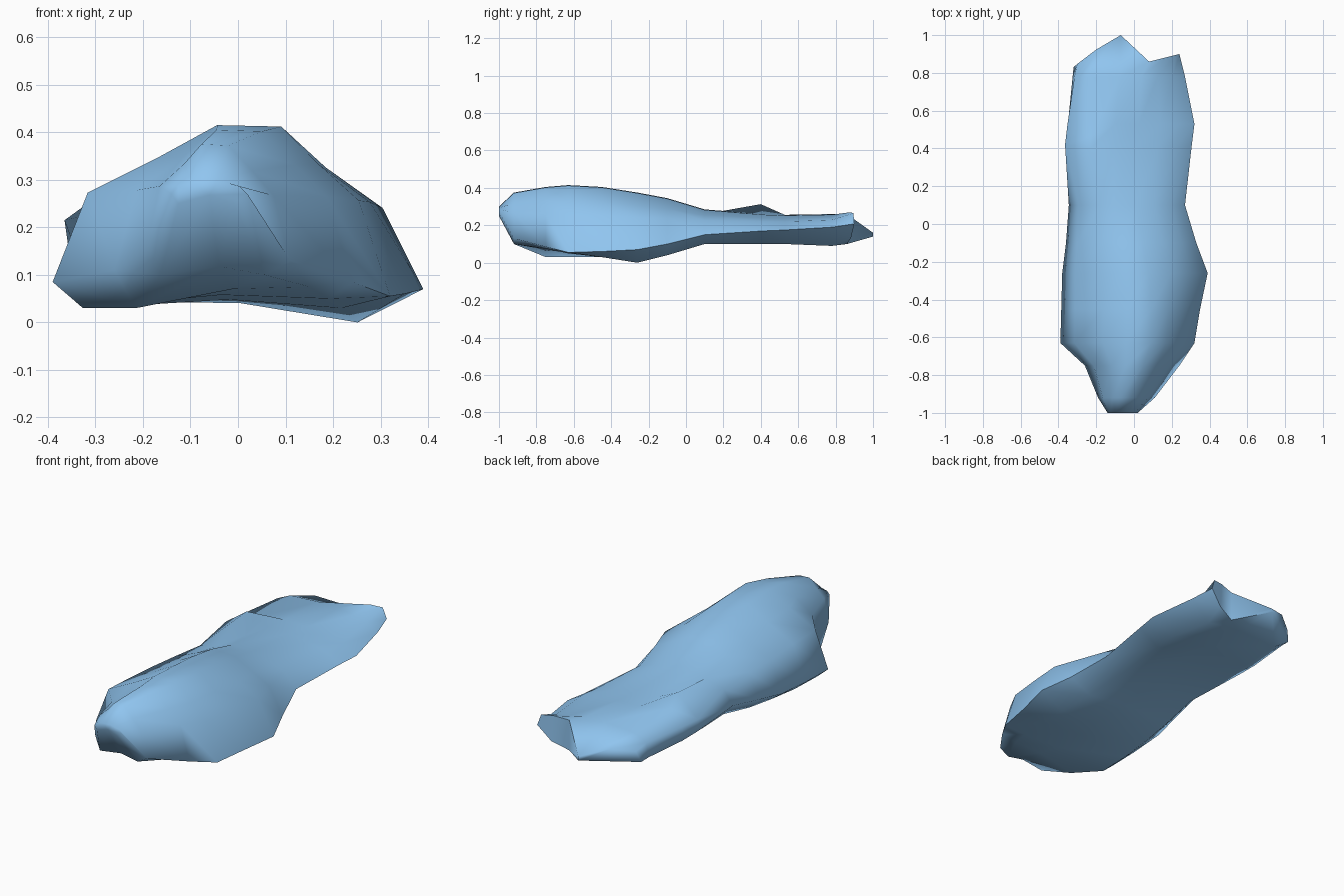
import bpy, bmesh

if "Cube" in bpy.data.objects:
    bpy.data.objects.remove(bpy.data.objects["Cube"])

# Stations along the body: y, left x/z, right x/z, crown x/z, left belly z, right belly z
STATIONS = [
    (-1.00, -.14, .27, .02, .27, -.06, .30, .25, .25),
    (-.92, -.19, .17, .11, .13, -.05, .375, .10, .10),
    (-.75, -.26, .11, .24, .085, .00, .405, .03, .075),
    (-.63, -.39, .085, .32, .055, .02, .415, .03, .05),
    (-.45, -.385, .085, .35, .06, .02, .405, .03, .03),
    (-.26, -.38, .095, .39, .07, .00, .375, .045, .00),
    (-.10, -.36, .12, .33, .10, -.02, .345, .06, .04),
    (.10, -.345, .16, .27, .15, -.05, .285, .10, .10),
    (.41, -.355, .145, .305, .17, -.05, .26, .12, .10),
    (.53, -.35, .14, .32, .175, -.04, .255, .115, .10),
    (.78, -.325, .14, .27, .19, -.02, .26, .11, .09),
]
# Ragged tail outline: x, y, lower z, upper z
TAIL = [(-.32, .83, .12, .19), (-.24, .90, .12, .22), (-.07, 1.0, .14, .16),
        (.08, .86, .10, .26), (.24, .90, .16, .28)]


def lerp(a, b, t):
    return a + (b - a) * t


def section(y, xl, zl, xr, zr, tx, zt, bl, br):
    """Domed closed cross-section with a flared hem, going left over the crown."""
    pts = [(xl, zl)]
    for fx, fz in ((.82, .57), (.45, .80)):
        pts.append((lerp(tx, xl, fx), lerp(zl, zt, fz)))
    pts.append((tx - .09 * (xr - xl), zt))
    pts.append((tx + .10 * (xr - xl), zt - .003))
    for fx, fz in ((.50, .77), (.78, .56)):
        pts.append((lerp(tx, xr, fx), lerp(zr, zt, fz)))
    pts.append((xr, zr))
    cx = (xl + xr) / 2
    pts.append((lerp(cx, xr, .64), br))
    pts.append((cx, (bl + br) / 2 + .018))
    pts.append((lerp(cx, xl, .82), bl))
    return [(x, y, z) for x, z in pts]


def tail_point(x, upper):
    """Sample the tail outline at x; upper is 0 (belly) to 1 (crown)."""
    for a, b in zip(TAIL, TAIL[1:]):
        if x <= b[0]:
            t = (x - a[0]) / (b[0] - a[0])
            y, lo, hi = (lerp(a[i], b[i], t) for i in (1, 2, 3))
            return (x, y, lerp(lo, hi, upper))


rings = [section(*s) for s in STATIONS]

# Steep left side of the tail with a raised lip above it
rings[8][1:3] = [(-.365, .42, .215), (-.23, .40, .313)]
rings[9][1:3] = [(-.352, .53, .215), (-.23, .46, .255)]
rings[10][1:3] = [(-.315, .78, .215), (-.24, .78, .25)]

# Ragged tail end
tail_x = (-.32, -.30, -.20, -.07, .08, .16, .22, .24, .17, .08, -.07)
tail_up = (.2, .9, 1, 1, 1, 1, .9, .4, 0, 0, 0)
rings.append([tail_point(x, u) for x, u in zip(tail_x, tail_up)])

# Skin the rings
bm = bmesh.new()
loops = [[bm.verts.new(p) for p in ring] for ring in rings]
n = len(loops[0])
for a, b in zip(loops, loops[1:]):
    for i in range(n):
        j = (i + 1) % n
        bm.faces.new((a[i], a[j], b[j], b[i]))

# Nose cap, and a tail cap that follows the notch
bm.faces.new(loops[0])
end = loops[-1]
for tri in ((0, 1, 10), (1, 2, 10), (2, 3, 10), (3, 9, 10), (3, 4, 9),
            (4, 5, 9), (5, 8, 9), (5, 6, 8), (6, 7, 8)):
    bm.faces.new([end[i] for i in tri])
bmesh.ops.recalc_face_normals(bm, faces=bm.faces)

mesh = bpy.data.meshes.new("rock_body")
bm.to_mesh(mesh)
bm.free()
body = bpy.data.objects.new("rock_body", mesh)
bpy.context.collection.objects.link(body)

# Blue finish
mat = bpy.data.materials.new("blue")
mat.diffuse_color = (.28, .56, .87, 1)
mat.use_nodes = True
mat.node_tree.nodes["Principled BSDF"].inputs["Base Color"].default_value = mat.diffuse_color
mesh.materials.append(mat)

bpy.context.view_layer.objects.active = body
body.select_set(True)
bpy.ops.object.shade_smooth_by_angle(angle=1.4)
